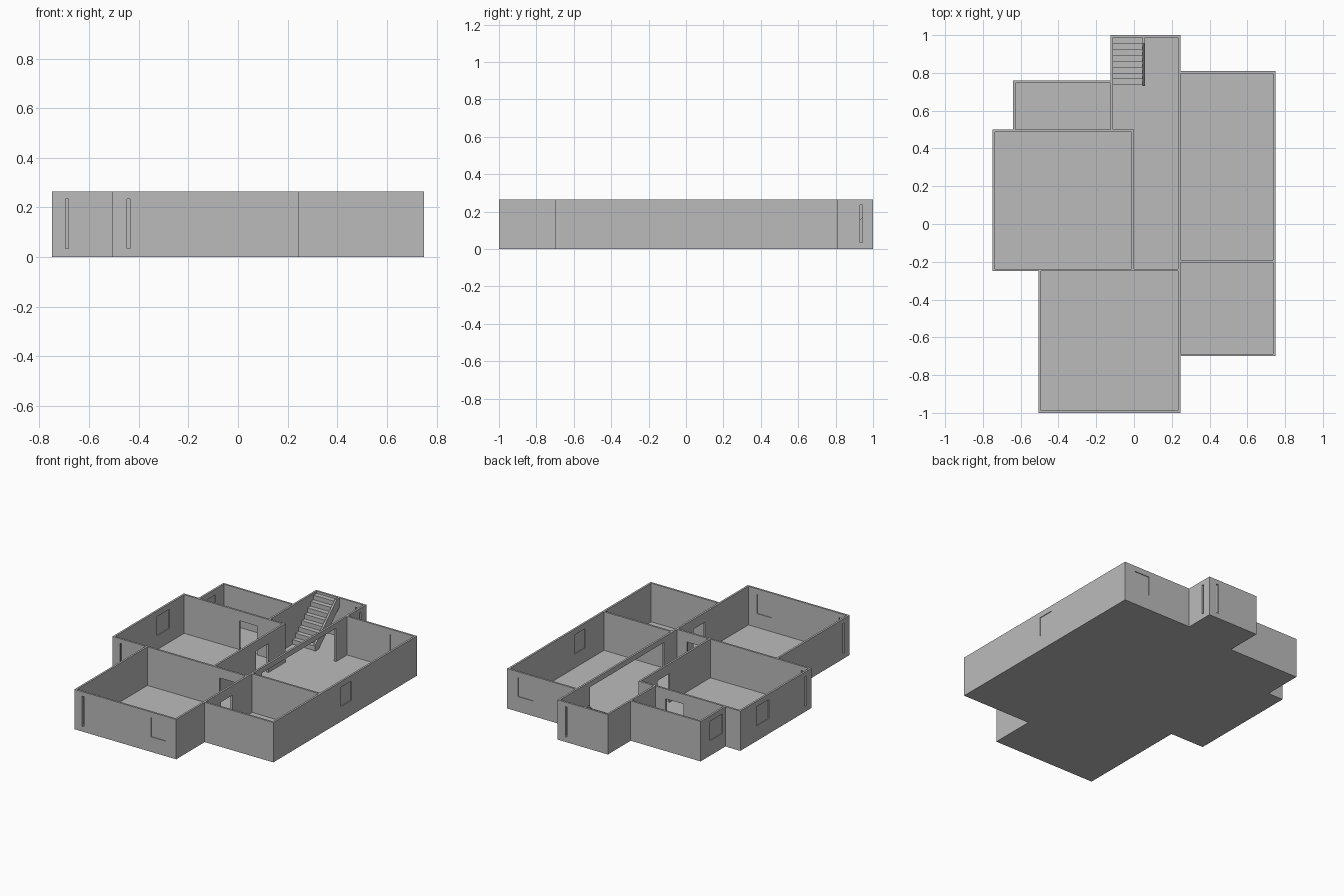
import bpy, bmesh

if "Cube" in bpy.data.objects:
    bpy.data.objects.remove(bpy.data.objects["Cube"])

T = 0.013        # wall thickness
H = 0.265        # wall top
F = 0.008        # floor slab thickness

grey = bpy.data.materials.new("plain grey")
grey.use_nodes = True
colour = (0.5, 0.5, 0.5, 1)
grey.diffuse_color = colour
grey.node_tree.nodes["Principled BSDF"].inputs["Base Color"].default_value = colour


def finish(name, bm):
    bmesh.ops.recalc_face_normals(bm, faces=bm.faces)
    mesh = bpy.data.meshes.new(name)
    bm.to_mesh(mesh)
    bm.free()
    mesh.materials.append(grey)
    obj = bpy.data.objects.new(name, mesh)
    bpy.context.collection.objects.link(obj)
    return obj


def add_box(bm, x0, x1, y0, y1, z0, z1):
    verts = bmesh.ops.create_cube(bm, size=1)["verts"]
    for v in verts:
        v.co.x = x1 if v.co.x > 0 else x0
        v.co.y = y1 if v.co.y > 0 else y0
        v.co.z = z1 if v.co.z > 0 else z0


def wall(name, axis, at, start, end, openings=()):
    """Wall along an axis; 'at' is its low side. Openings: (kind, from, to)."""
    bm = bmesh.new()

    def piece(a, b, z0, z1, inset=0):
        lo, hi = at + inset, at + T - inset
        if axis == "x":
            add_box(bm, a, b, lo, hi, z0, z1)
        else:
            add_box(bm, lo, hi, a, b, z0, z1)

    spans = {"door": (F, 0.2), "wide": (F, 0.23),
             "window": (0.1, 0.228), "slit": (0.035, 0.235)}
    pos = start
    for kind, a, b in sorted(openings, key=lambda o: o[1]):
        z0, z1 = spans[kind]
        piece(pos, a, F, H)
        if z0 > F:
            piece(a, b, F, z0)
        piece(a, b, z1, H)
        if kind == "window":
            piece(a, b, z0, z1, inset=0.005)   # recessed pane
        pos = b
    piece(pos, end, F, H)
    finish(name, bm)


def prism(name, profile, x0, x1):
    """Extrude a (y, z) outline along x."""
    bm = bmesh.new()
    face = bm.faces.new([bm.verts.new((x0, y, z)) for y, z in profile])
    ext = bmesh.ops.extrude_face_region(bm, geom=[face])["geom"]
    bmesh.ops.translate(bm, vec=(x1 - x0, 0, 0),
                        verts=[g for g in ext if isinstance(g, bmesh.types.BMVert)])
    finish(name, bm)


# Floors, one slab per room
floors = {
    "west_room_floor": (-0.75, 0, -0.25, 0.5),
    "front_room_floor": (-0.505, 0.245, -1, -0.25),
    "small_east_room_floor": (0.245, 0.75, -0.7, -0.19),
    "long_east_room_floor": (0.245, 0.75, -0.19, 0.81),
    "small_back_room_floor": (-0.64, -0.125, 0.5, 0.76),
    "hall_floor": (0, 0.245, -0.25, 0.5),
    "stair_hall_floor": (-0.125, 0.245, 0.5, 1),
}
for name, (x0, x1, y0, y1) in floors.items():
    bm = bmesh.new()
    add_box(bm, x0, x1, y0, y1, 0, F)
    finish(name, bm)

# West room
wall("west_room_left_wall", "y", -0.75, -0.25 + T, 0.5 - T,
     [("slit", -0.195, -0.182), ("window", 0.2, 0.33)])
wall("west_room_front_wall", "x", -0.25, -0.75, -0.505 + T,
     [("slit", -0.695, -0.682)])
wall("west_room_back_wall", "x", 0.5 - T, -0.75, 0, [("door", -0.33, -0.2)])
wall("west_room_hall_wall", "y", -T, -0.25 + T, 0.5 - T, [("door", 0.19, 0.32)])

# Front room
wall("front_room_front_wall", "x", -1, -0.505, 0.245,
     [("slit", -0.448, -0.435), ("window", 0.06, 0.17)])
wall("front_room_left_wall", "y", -0.505, -1 + T, -0.25,
     [("slit", -0.943, -0.93)])
wall("front_room_right_wall", "y", 0.245 - T, -1 + T, -0.25,
     [("door", -0.53, -0.41)])
wall("front_room_back_wall", "x", -0.25, -0.505 + T, 0.245, [("door", 0.04, 0.16)])

# East rooms
wall("small_east_front_wall", "x", -0.7, 0.245, 0.75)
wall("small_east_right_wall", "y", 0.75 - T, -0.7 + T, -0.19 - T)
wall("east_dividing_wall", "x", -0.19 - T, 0.245, 0.75)
wall("long_east_right_wall", "y", 0.75 - T, -0.19, 0.81 - T, [("window", 0.01, 0.12)])
wall("long_east_back_wall", "x", 0.81 - T, 0.245, 0.75, [("window", 0.56, 0.67)])

# Hall
wall("hall_east_wall", "y", 0.245 - T, -0.25 + T, 1 - T,
     [("wide", -0.1, 0.68), ("slit", 0.93, 0.943)])
wall("hall_back_wall", "x", 1 - T, -0.125, 0.245, [("slit", 0.175, 0.188)])
wall("hall_left_wall", "y", -0.125, 0.5, 1 - T)

# Small back room
wall("small_back_room_back_wall", "x", 0.76 - T, -0.64, -0.125)
wall("small_back_room_left_wall", "y", -0.64, 0.5, 0.76 - T, [("window", 0.53, 0.66)])

# Staircase rising to the back, with a sloped underside
steps, y0, y1 = 8, 0.735, 1 - T
run, rise = (y1 - y0) / steps, (H - 0.015 - F) / steps
outline = [(y0, F)]
for i in range(steps):
    outline += [(y0 + i * run, F + (i + 1) * rise),
                (y0 + (i + 1) * run, F + (i + 1) * rise)]
outline += [(y1, F + (steps - 1.2) * rise), (y0 + run, F)]
prism("stairs", outline, -0.125 + T, 0.045)
prism("stair_stringer",
      [(y0 - 0.005, F), (y0 - 0.005, F + rise * 1.3), (y1 - run, H), (y1, H),
       (y1, F + (steps - 1.5) * rise), (y0 + run, F)], 0.045, 0.057)
